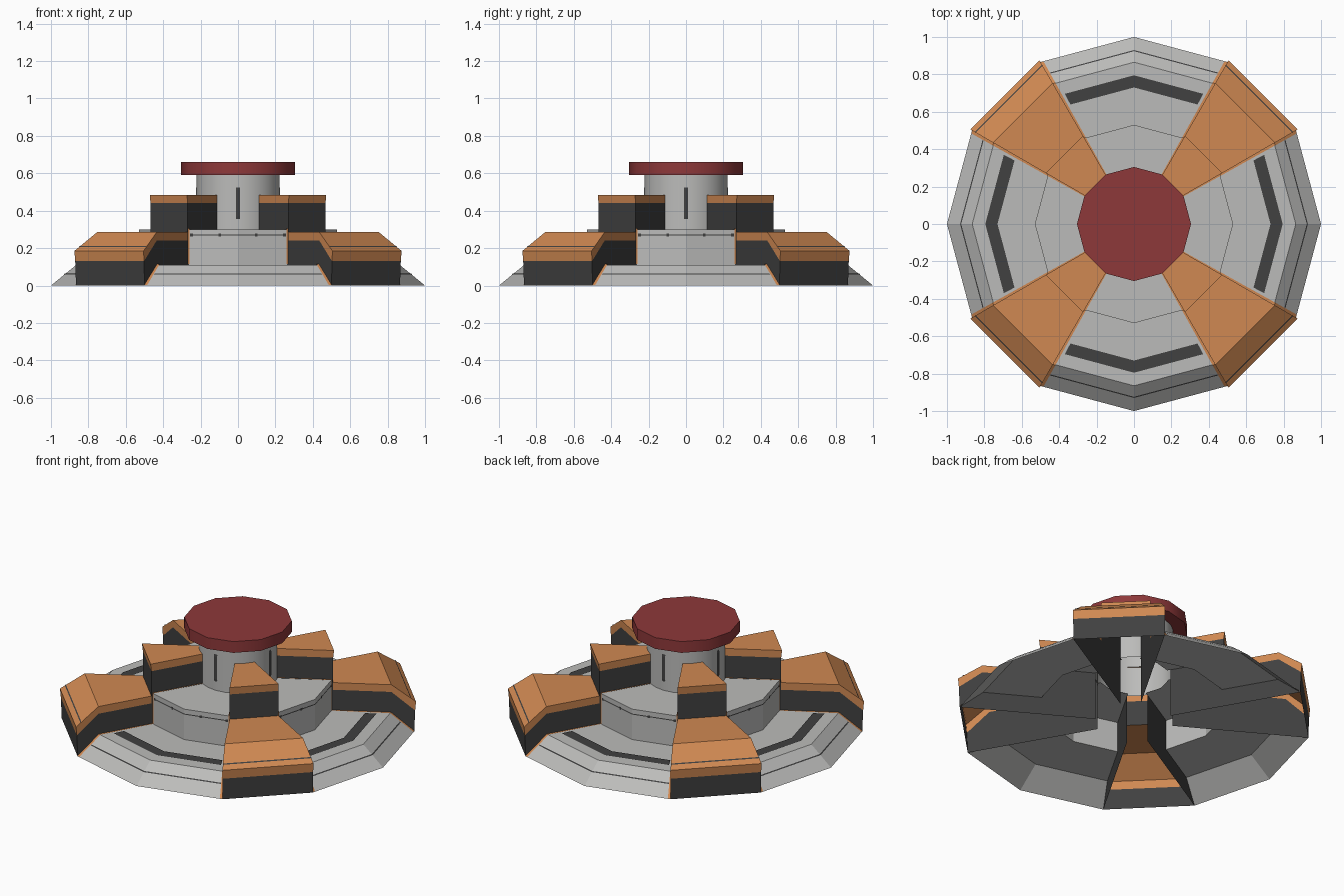
import bpy, math

if "Cube" in bpy.data.objects:
    bpy.data.objects.remove(bpy.data.objects["Cube"])


def material(name, rgb):
    m = bpy.data.materials.new(name)
    m.diffuse_color = (*rgb, 1)
    m.use_nodes = True
    m.node_tree.nodes["Principled BSDF"].inputs["Base Color"].default_value = m.diffuse_color
    return m


GREY = material("light grey", (0.50, 0.50, 0.49))
ORANGE = material("orange", (0.63, 0.25, 0.085))
DARK = material("dark grey", (0.052, 0.052, 0.052))
RED = material("dark red", (0.27, 0.04, 0.042))


def point(r, z, a):
    """Point on a twelve-sided ring whose corners have radius r."""
    r *= math.cos(math.radians(15)) / math.cos(math.radians(a % 30 - 15))
    return (r * math.cos(math.radians(a)), r * math.sin(math.radians(a)), z)


class Part:
    """Collects faces and repeats them in four quarters."""
    def __init__(self):
        self.verts, self.faces = [], []

    def face(self, pts):
        n = len(self.verts)
        self.verts += pts
        self.faces.append(list(range(n, n + len(pts))))

    def strip(self, profile, angles):
        # profile runs from outside/bottom to inside/top
        for (r0, z0), (r1, z1) in zip(profile, profile[1:]):
            for a, b in zip(angles, angles[1:]):
                self.face([point(r0, z0, a), point(r0, z0, b),
                           point(r1, z1, b), point(r1, z1, a)])
        return self

    def walls(self, outline):
        # radial walls on both sides of a buttress, at 30 and 60 degrees
        self.face([point(r, z, 30) for r, z in outline])
        self.face([point(r, z, 60) for r, z in reversed(outline)])
        return self

    def build(self, name, mat):
        verts, faces = [], []
        for q in range(4):
            c, s = ((1, 0), (0, 1), (-1, 0), (0, -1))[q]
            n = len(verts)
            verts += [(x * c - y * s, x * s + y * c, z) for x, y, z in self.verts]
            faces += [[i + n for i in f] for f in self.faces]
        me = bpy.data.meshes.new(name)
        me.from_pydata(verts, [], faces)
        me.materials.append(mat)
        ob = bpy.data.objects.new(name, me)
        bpy.context.collection.objects.link(ob)


# stepped base: sloped rim, floor, drum wall, drum top
base = [(1, 0), (0.865, 0.11), (0.53, 0.11), (0.53, 0.30), (0.20, 0.30)]
Part().strip(base, (60, 90, 120)).build("stepped_base", GREY)

# narrow orange trim where the base meets the buttresses
trim = [(1.0, 0.004), (0.867, 0.114), (0.534, 0.114), (0.534, 0.304), (0.22, 0.304)]
Part().strip(trim, (60, 60.9)).strip(trim, (119.1, 120)).build("buttress_trim", ORANGE)

# dark buttress walls and end faces
low = [(1.005, 0.13), (0.87, 0.24), (0.54, 0.24), (0.54, 0.44), (0.22, 0.44)]
top = [(1.01, 0.185), (0.87, 0.285), (0.54, 0.285), (0.545, 0.485), (0.22, 0.485)]
body = Part().walls([(0.22, 0), (1, 0)] + low)
body.strip([(1, 0), (1.005, 0.13)], (30, 60))
body.strip([(0.54, 0.285), (0.54, 0.44)], (30, 60))
body.build("buttress_walls", DARK)

# orange buttress caps with side bands
caps = Part().strip([low[0]] + top[:3], (30, 60))
caps.strip([low[3]] + top[3:], (30, 60))
for i in (0, 1, 3):
    caps.walls([low[i + 1], low[i], top[i], top[i + 1]])
caps.build("buttress_caps", ORANGE)

# dark bands on the floor
Part().strip([(0.795, 0.114), (0.73, 0.114)], (62, 90, 118)).build("floor_bands", DARK)

# thin seams on rim, drum and buttress slope
seams = Part().strip([(0.930, 0.060), (0.924, 0.065)], (61, 90, 119))
seams.strip([(0.532, 0.267), (0.532, 0.273)], (61, 90, 119))
for a in (62, 79, 101, 118):
    seams.strip([(0.533, 0.262), (0.533, 0.278)], (a - 0.8, a + 0.8))
seams.strip([(0.983, 0.207), (0.977, 0.212)], (30, 60))
seams.build("panel_seams", DARK)

# column slots
Part().strip([(0.223, 0.355), (0.225, 0.37), (0.225, 0.51), (0.223, 0.525)],
             (87, 90, 93)).build("column_slots", DARK)


def cylinder(name, sides, r, z0, z1, fill, mat, smooth):
    bpy.ops.mesh.primitive_cylinder_add(vertices=sides, radius=r, depth=z1 - z0,
                                        end_fill_type=fill, location=(0, 0, (z0 + z1) / 2))
    ob = bpy.context.object
    ob.name = name
    ob.data.materials.append(mat)
    if smooth:
        bpy.ops.object.shade_smooth_by_angle(angle=math.radians(40))


# central column and red lid
cylinder("column", 24, 0.222, 0.30, 0.60, 'NOTHING', GREY, True)
cylinder("lid", 12, 0.305, 0.59, 0.66, 'NGON', RED, True)
